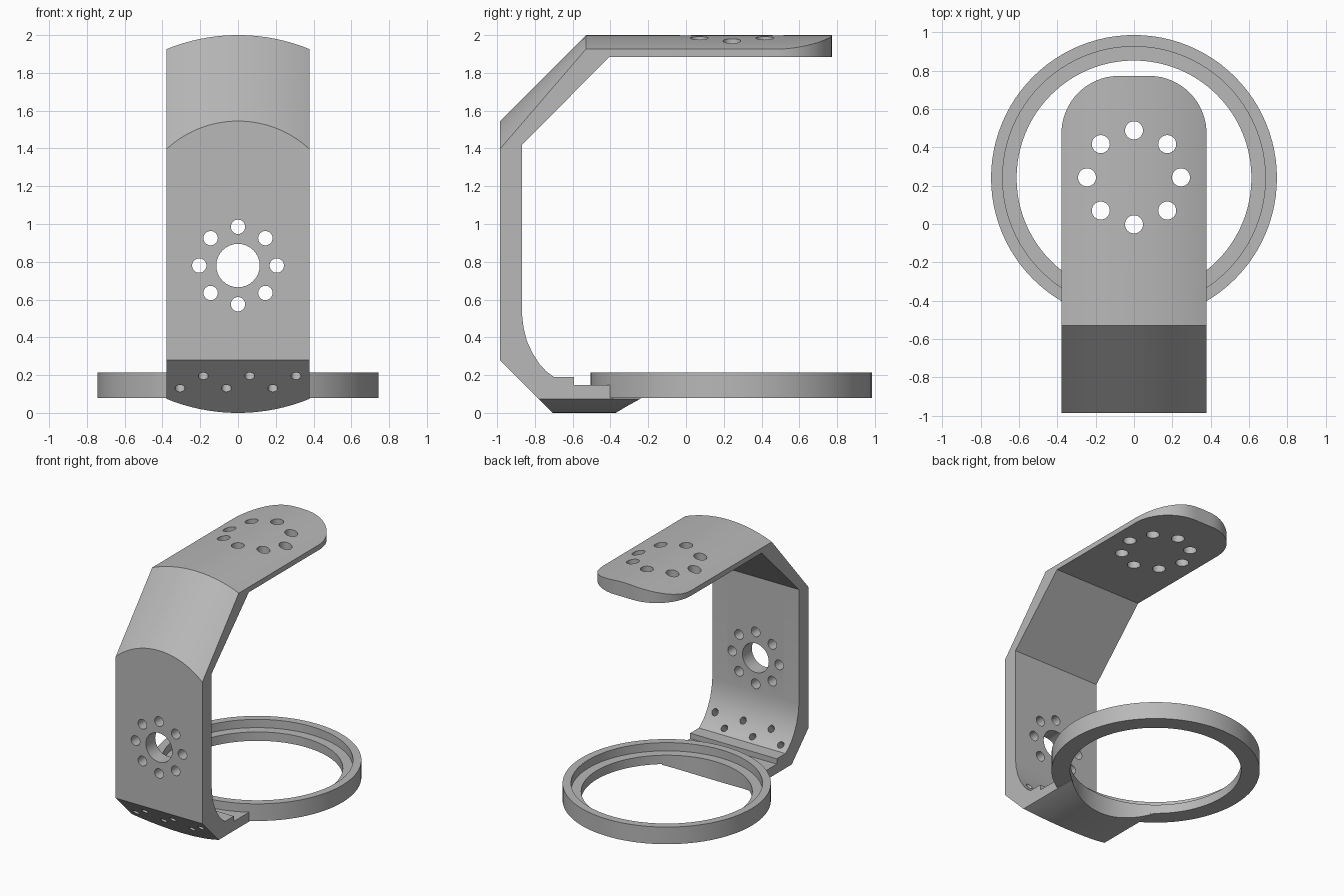
import bpy, bmesh, math
from mathutils import Matrix, Vector

if "Cube" in bpy.data.objects:
    bpy.data.objects.remove(bpy.data.objects["Cube"])

grey = bpy.data.materials.new("light grey")
grey.diffuse_color = (0.48, 0.48, 0.48, 1)
grey.use_nodes = True
grey.node_tree.nodes["Principled BSDF"].inputs["Base Color"].default_value = grey.diffuse_color

HALF = 0.378          # half width of the strap
RING_Y = 0.24         # centre of the ring


def make_object(name, bm):
    bmesh.ops.recalc_face_normals(bm, faces=bm.faces)
    mesh = bpy.data.meshes.new(name)
    bm.to_mesh(mesh)
    bm.free()
    obj = bpy.data.objects.new(name, mesh)
    bpy.context.collection.objects.link(obj)
    mesh.materials.append(grey)
    return obj


def smooth(obj, degrees=25):
    bpy.ops.object.select_all(action='DESELECT')
    obj.select_set(True)
    bpy.context.view_layer.objects.active = obj
    bpy.ops.object.shade_smooth_by_angle(angle=math.radians(degrees))


def sag(x, r):
    """Drop of a circular crown of radius r at offset x."""
    return r - math.sqrt(r * r - x * x)


def strap_section(x):
    """Side outline (y, z) of the strap at a given x."""
    top, low = 2 - sag(x, 1.0), sag(x, 1.0)
    shoulder = 1.545 - sag(x, 0.556)
    tip = 0.472 + math.sqrt(max(0, 0.3 ** 2 - max(0, abs(x) - 0.078) ** 2))
    bore = RING_Y - math.sqrt(0.612 ** 2 - x * x)
    inside_ring = RING_Y - math.sqrt(0.71 ** 2 - x * x)
    return [(-0.985, 0.28), (-0.985, shoulder), (-0.53, top), (tip, top),
            (tip, 1.885), (-0.405, 1.885), (-0.868, 1.42),
            (-0.868, 0.52), (-0.86, 0.45), (-0.842, 0.38), (-0.812, 0.315),
            (-0.775, 0.258), (-0.74, 0.22), (-0.70, 0.19),
            (-0.592, 0.19), (-0.592, 0.148), (inside_ring, 0.148),
            (inside_ring, 0.085), (bore, 0.085), (bore, low),
            (-0.705 - low, low)]


# Strap: side outlines lofted across the width, finer near the edges
bm = bmesh.new()
N = 40
rows = []
for i in range(N + 1):
    x = -HALF * math.cos(math.pi * i / N)
    rows.append([bm.verts.new((x, y, z)) for y, z in strap_section(x)])
for a, b in zip(rows, rows[1:]):
    for k in range(len(a)):
        j = (k + 1) % len(a)
        bm.faces.new((a[k], a[j], b[j], b[k]))
bm.faces.new(rows[0])
bm.faces.new(rows[-1])
strap = make_object("curved_strap", bm)

# Hole cutters
bm = bmesh.new()


def drill(centre, direction, radius, depth):
    rot = Vector(direction).to_track_quat('Z', 'Y').to_matrix().to_4x4()
    bmesh.ops.create_cone(bm, cap_ends=True, segments=32, radius1=radius,
                          radius2=radius, depth=depth,
                          matrix=Matrix.Translation(centre) @ rot)


drill((0, -0.93, 0.78), (0, 1, 0), 0.115, 0.3)
for i in range(8):
    c, s = math.cos(i * math.pi / 4), math.sin(i * math.pi / 4)
    drill((0.205 * c, -0.93, 0.78 + 0.205 * s), (0, 1, 0), 0.038, 0.3)
    drill((0.245 * c, 0.243 + 0.245 * s, 1.94), (0, 0, 1), 0.047, 0.3)
for i in range(6):
    z = 0.195 if i % 2 else 0.13
    drill((-0.307 + 0.1228 * i, -0.705 - z + 0.05, z + 0.05), (0, 1, 1), 0.026, 0.3)
cutter = make_object("hole_cutter", bm)
cutter.hide_render = True

cut = strap.modifiers.new("holes", 'BOOLEAN')
cut.object = cutter
cut.operation = 'DIFFERENCE'
cut.solver = 'EXACT'
bpy.context.view_layer.objects.active = strap
bpy.ops.object.modifier_apply(modifier=cut.name)
bpy.data.objects.remove(cutter)
smooth(strap)

# Ring with an inner ledge, spun from its cross-section
bm = bmesh.new()
outline = [(0.612, 0.08), (0.745, 0.08), (0.745, 0.215),
           (0.685, 0.215), (0.685, 0.15), (0.612, 0.15)]
SEG = 96
loops = []
for i in range(SEG):
    a = 2 * math.pi * i / SEG
    loops.append([bm.verts.new((r * math.cos(a), RING_Y + r * math.sin(a), z))
                  for r, z in outline])
for i in range(SEG):
    a, b = loops[i], loops[(i + 1) % SEG]
    for k in range(6):
        j = (k + 1) % 6
        bm.faces.new((a[k], a[j], b[j], b[k]))
smooth(make_object("holder_ring", bm))
